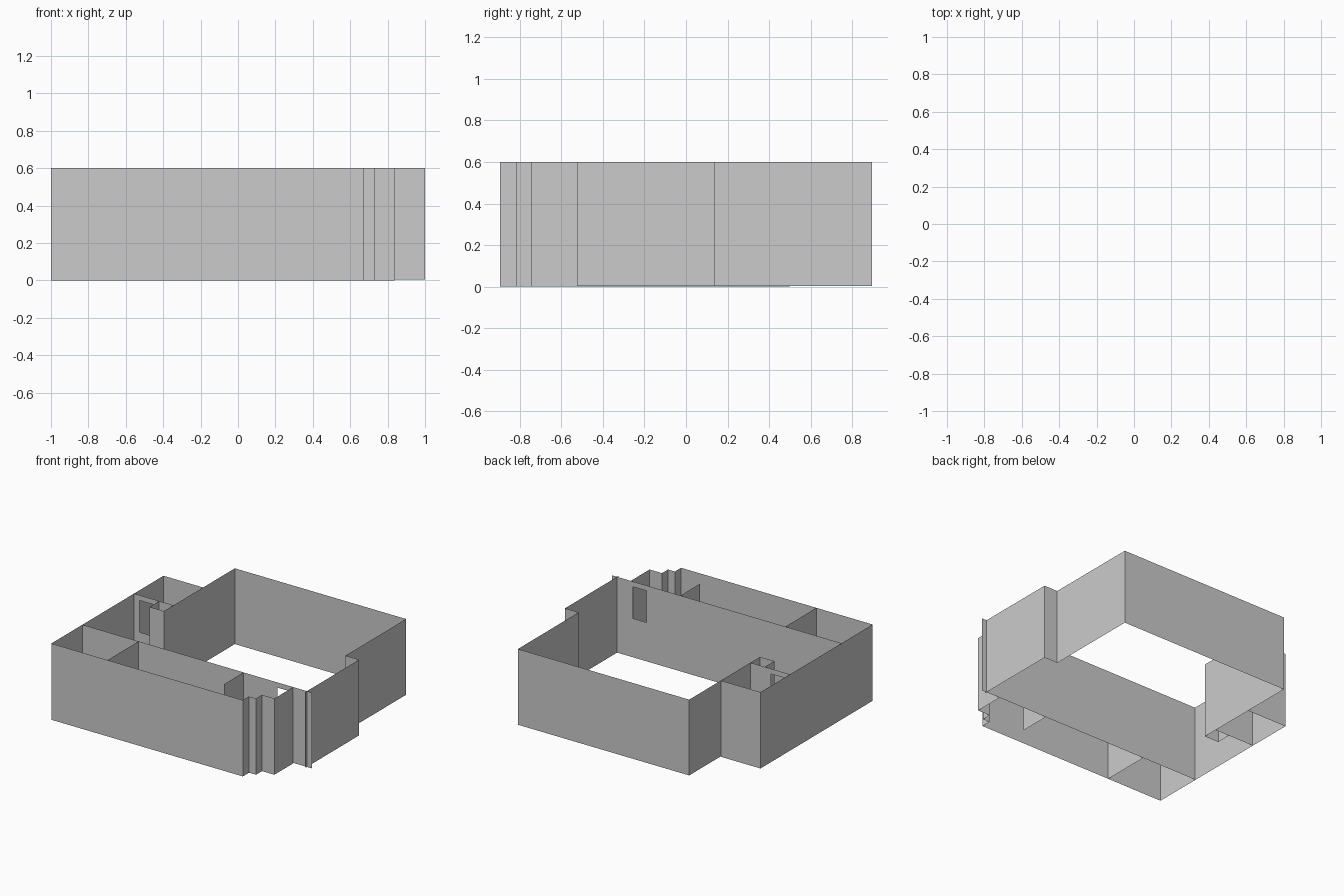
import bpy

if "Cube" in bpy.data.objects:
    bpy.data.objects.remove(bpy.data.objects["Cube"])

TOP = 0.601


def make_mesh(name, verts, faces):
    mesh = bpy.data.meshes.new(name)
    mesh.from_pydata(verts, [], faces)
    obj = bpy.data.objects.new(name, mesh)
    bpy.context.collection.objects.link(obj)
    return obj


def wall_run(name, path, z0=0.004):
    """Thin wall standing on a plan path."""
    verts = [(x, y, z) for x, y in path for z in (z0, TOP)]
    faces = [(2 * i, 2 * i + 2, 2 * i + 3, 2 * i + 1) for i in range(len(path) - 1)]
    return make_mesh(name, verts, faces)


def window_wall(name, y, x0, x1, hole, z0=0.004):
    """Thin wall along x with a rectangular opening (left, right, low, high)."""
    left, right, low, high = hole
    xs, zs = (x0, left, right, x1), (z0, low, high, TOP)
    verts = [(x, y, z) for z in zs for x in xs]
    faces = [(4 * r + c, 4 * r + c + 1, 4 * r + c + 5, 4 * r + c + 4)
             for r in range(3) for c in range(3) if (r, c) != (1, 1)]
    return make_mesh(name, verts, faces)


F, D, B = -0.896, -0.509, 0.896   # front, divider and back lines

# Main room: left side, back and stepped right side
wall_run("main_room_walls", [(-0.655, 0.013), (-0.655, B), (0.838, B), (0.838, 0.14),
                             (0.957, 0.14), (0.957, -0.525)])

# Long left wall and the return closing the side room
wall_run("left_outer_wall", [(-1, F), (-1, 0.501), (-0.655, 0.501)], 0)

# Divider between the main room and the front rooms, with a window
window_wall("divider_wall", D, -1, 1, (0.70, 0.82, 0.31, 0.56))

# Side room partition with a window, and its small niche
window_wall("side_partition", 0.133, -1, -0.655, (-0.95, -0.835, 0.31, 0.56))
wall_run("niche_walls", [(-0.78, 0.133), (-0.78, 0.013), (-0.655, 0.013)])

# Front wall with stepped right corner
wall_run("front_walls", [(-1, F), (0.67, F), (0.67, -0.819), (0.73, -0.819),
                         (0.73, -0.744), (0.838, -0.744), (0.838, D)], 0)

# Front room partitions
wall_run("front_partition", [(-0.51, F), (-0.51, D)], 0)
wall_run("short_partition", [(0.405, -0.755), (0.405, D)], 0)
